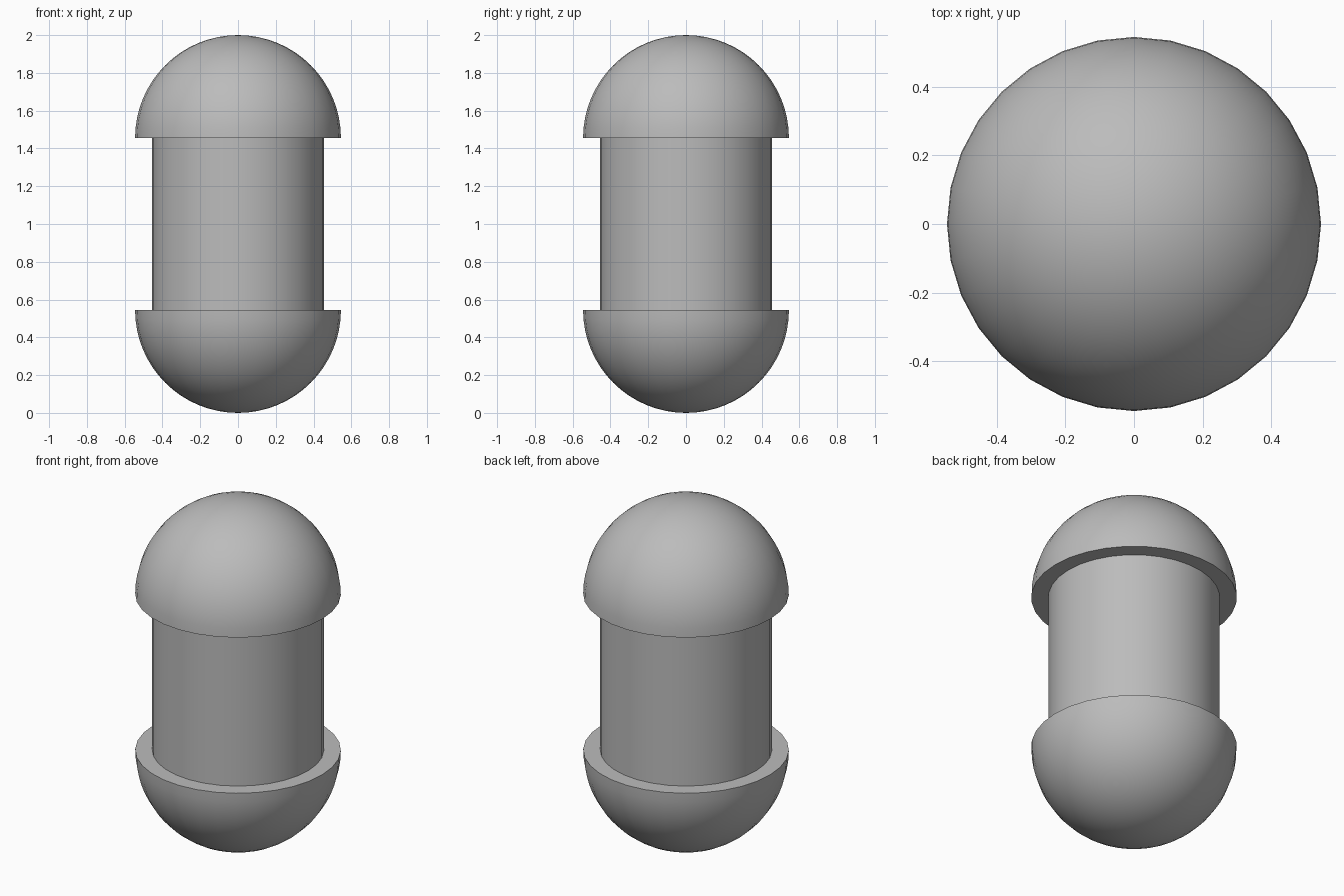
import bpy, bmesh, math

cube = bpy.data.objects.get("Cube")
if cube:
    bpy.data.objects.remove(cube, do_unlink=True)

SEGMENTS = 32
DOME_RADIUS = 0.545
BODY_RADIUS = 0.455
TOP_RIM = 2 - DOME_RADIUS

grey = bpy.data.materials.new("plain grey")
grey.use_nodes = True
colour = (0.5, 0.5, 0.5, 1)
grey.diffuse_color = colour
grey.node_tree.nodes["Principled BSDF"].inputs["Base Color"].default_value = colour


def finish(bm, name, z):
    bmesh.ops.recalc_face_normals(bm, faces=bm.faces[:])
    mesh = bpy.data.meshes.new(name)
    bm.to_mesh(mesh)
    bm.free()
    mesh.materials.append(grey)
    obj = bpy.data.objects.new(name, mesh)
    bpy.context.collection.objects.link(obj)
    obj.location.z = z
    bpy.ops.object.select_all(action='DESELECT')
    obj.select_set(True)
    bpy.context.view_layer.objects.active = obj
    bpy.ops.object.shade_smooth_by_angle(angle=math.radians(40))
    return obj


def dome(name, z, direction):
    # Half sphere closed by a flat rim face
    bm = bmesh.new()
    bmesh.ops.create_uvsphere(bm, u_segments=SEGMENTS, v_segments=SEGMENTS,
                              radius=DOME_RADIUS)
    bmesh.ops.bisect_plane(bm, geom=bm.verts[:] + bm.edges[:] + bm.faces[:],
                           plane_co=(0, 0, 0), plane_no=(0, 0, direction),
                           dist=0.001, clear_inner=True)
    rim = [e for e in bm.edges if e.is_boundary]
    bmesh.ops.contextual_create(bm, geom=rim)
    return finish(bm, name, z)


# Rounded ends
dome("bottom_dome", DOME_RADIUS, -1)
dome("top_dome", TOP_RIM, 1)

# Straight middle
bm = bmesh.new()
bmesh.ops.create_cone(bm, cap_ends=True, segments=SEGMENTS,
                      radius1=BODY_RADIUS, radius2=BODY_RADIUS,
                      depth=TOP_RIM - DOME_RADIUS)
finish(bm, "middle_cylinder", 1)
